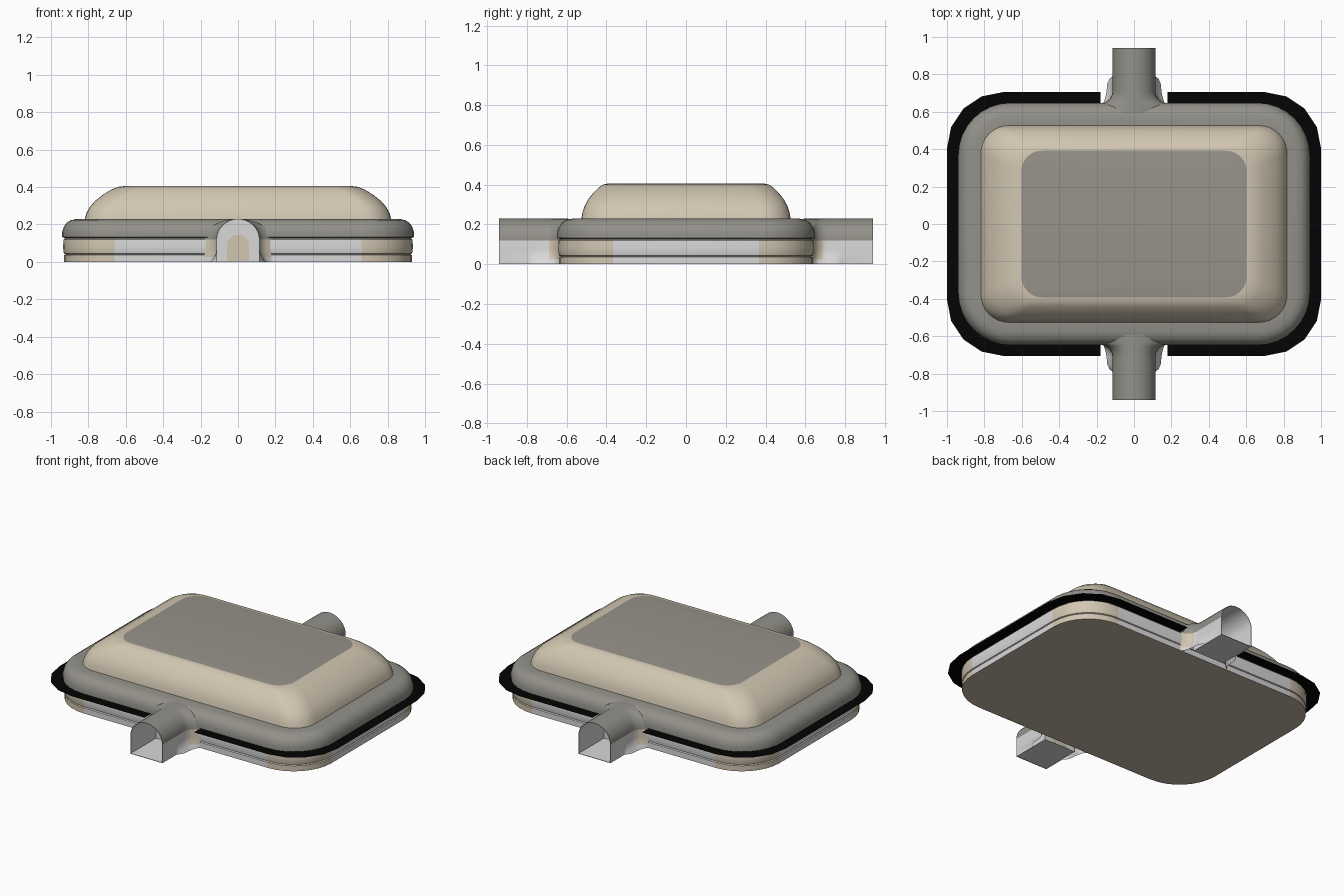
import bpy, bmesh, math

if "Cube" in bpy.data.objects:
    bpy.data.objects.remove(bpy.data.objects["Cube"])


def mat(name, r, g, b):
    m = bpy.data.materials.new(name)
    m.diffuse_color = (r, g, b, 1)
    m.use_nodes = True
    m.node_tree.nodes["Principled BSDF"].inputs["Base Color"].default_value = m.diffuse_color
    return m


GREY = mat("warm_grey", 0.29, 0.28, 0.25)
TAUPE = mat("taupe_flat", 0.31, 0.29, 0.255)
TAN = mat("tan_underside", 0.54, 0.46, 0.375)
BEIGE = mat("beige", 0.64, 0.565, 0.44)
SILVER = mat("silver", 0.70, 0.69, 0.70)
BLACK = mat("black", 0.001, 0.001, 0.001)


def rounded(hx, hy, r, n):
    """Rounded rectangle outline, counter-clockwise from the right front corner."""
    pts = []
    for k, (sx, sy) in enumerate(((1, -1), (1, 1), (-1, 1), (-1, -1))):
        for i in range(n + 1):
            a = math.radians(-90 + 90 * k + 90 * i / n)
            pts.append((sx * (hx - r) + r * math.cos(a), sy * (hy - r) + r * math.sin(a)))
    return pts


def loft(name, rings, mats, rule, angle=35, skip=None):
    """Skin closed rings, cap both ends, colour faces by a rule, drop skipped faces."""
    bm = bmesh.new()
    vs = [[bm.verts.new(p) for p in ring] for ring in rings]
    n = len(vs[0])
    drop = []
    for j, (a, b) in enumerate(zip(vs, vs[1:])):
        for i in range(n):
            f = bm.faces.new((a[i], a[(i + 1) % n], b[(i + 1) % n], b[i]))
            c = f.calc_center_median()
            f.material_index = rule(c, j)
            if skip and skip(c, j):
                drop.append(f)
    for ring, j in ((vs[0], -1), (vs[-1], len(rings))):
        f = bm.faces.new(ring)
        f.material_index = rule(f.calc_center_median(), j)
    bmesh.ops.recalc_face_normals(bm, faces=bm.faces[:])
    bmesh.ops.delete(bm, geom=drop, context='FACES')
    return finish(name, bm, mats, angle)


def finish(name, bm, mats, angle=35):
    me = bpy.data.meshes.new(name)
    bm.to_mesh(me)
    bm.free()
    for m in mats:
        me.materials.append(m)
    ob = bpy.data.objects.new(name, me)
    bpy.context.collection.objects.link(ob)
    bpy.ops.object.select_all(action='DESELECT')
    ob.select_set(True)
    bpy.context.view_layer.objects.active = ob
    if angle:
        bpy.ops.object.shade_smooth_by_angle(angle=math.radians(angle))
    return ob


# base shell: grooved side bands below, rolled grey cap above
profile = [(0.010, 0), (0.010, 0.036), (0.018, 0.040), (0.010, 0.044), (0.006, 0.06),
           (0.005, 0.085), (0.007, 0.120), (0.014, 0.124), (0.014, 0.128), (0, 0.132),
           (0, 0.160), (0.008, 0.187), (0.024, 0.209), (0.046, 0.223), (0.075, 0.229),
           (0.12, 0.23)]


def base_rule(c, j):
    if j == -1:
        return 3
    if c.z > 0.126:
        return 0
    return 1 if abs(c.x) > 0.67 and abs(c.y) > 0.37 else 2


loft("base_shell", [[(x, y, z) for x, y in rounded(0.94 - d, 0.648 - d, 0.28 - d, 8)]
                    for d, z in profile],
     [GREY, BEIGE, SILVER, TAN], base_rule)

# raised dome with a flat top panel
dome = [(0, 0.225), (0.04, 0.258), (0.12, 0.292), (0.25, 0.325), (0.44, 0.358),
        (0.65, 0.386), (0.82, 0.401), (1, 0.406)]
loft("dome", [[(x, y, z) for x, y in rounded(0.82 - 0.218 * t, 0.527 - 0.135 * t,
                                             0.15 - 0.04 * t, 8)] for t, z in dome],
     [BEIGE, TAUPE], lambda c, j: 1 if j == len(dome) else 0)

# thin black flange, broken where the tubes pass
bm = bmesh.new()
for s in (1, -1):
    outline = []
    for hx, hy, r in ((1.0, 0.705, 0.3), (0.925, 0.633, 0.265)):
        arc = rounded(hx, hy, r, 4)[:10]
        path = [(0.178, -hy)] + arc + [(0.178, hy)]
        outline.append([bm.verts.new((s * x, y, 0.127)) for x, y in path])
    o, q = outline
    for i in range(len(o) - 1):
        f = bm.faces.new((o[i], o[i + 1], q[i + 1], q[i]))
        f.normal_update()
        if f.normal.z < 0:
            f.normal_flip()
finish("flange", bm, [BLACK], 0)


# arched tube cross-section with a flared foot
def section(s, y, w, foot, inset=0.0):
    w -= inset
    half = [(w + foot, 0), (w + foot * 0.45, 0.025), (w + foot * 0.1, 0.05), (w, 0.07), (w, 0.12)]
    half += [(w * math.cos(a), 0.12 + 0.11 * math.sin(a))
             for a in (math.pi / 16 * i for i in range(1, 8))]
    pts = half + [(0, 0.23)] + [(-x, z) for x, z in reversed(half)]
    return [(x, s * y, inset + z * (0.23 - 2 * inset) / 0.23) for x, z in pts]


outer = [(0.59, 0.18, 0), (0.64, 0.178, 0), (0.652, 0.150, 0.012), (0.668, 0.130, 0.026),
         (0.69, 0.118, 0.032), (0.71, 0.115, 0.032), (0.75, 0.115, 0.028), (0.775, 0.115, 0.017),
         (0.79, 0.115, 0), (0.94, 0.115, 0)]
inner = [(0.94, 0.115), (0.68, 0.115)]


def tube_rule(c, j):
    if j >= len(outer) - 1:
        return 1
    if c.z > 0.12:
        return 0
    return 2 if abs(c.y) < 0.68 and c.z > 0.03 else 1


def outer_floor(c, j):
    """The tube floor is a single sheet that faces up into the tube."""
    return j < len(outer) - 1 and c.z < 0.001


for s, side in ((-1, "front"), (1, "back")):
    rings = [section(s, *p) for p in outer] + [section(s, y, w, 0, 0.003) for y, w in inner]
    loft(side + "_tube", rings, [GREY, SILVER, BEIGE], tube_rule, skip=outer_floor)

    # beige arched port at the inner end of the tube
    arch = [(0.06, 0.006)] + [(0.06 * math.cos(a), 0.09 + 0.055 * math.sin(a))
                              for a in (math.pi / 12 * i for i in range(13))] + [(-0.06, 0.006)]
    loft(side + "_port", [[(x, s * y, z) for x, z in arch] for y in (0.679, 0.686)],
         [BEIGE], lambda c, j: 0)
